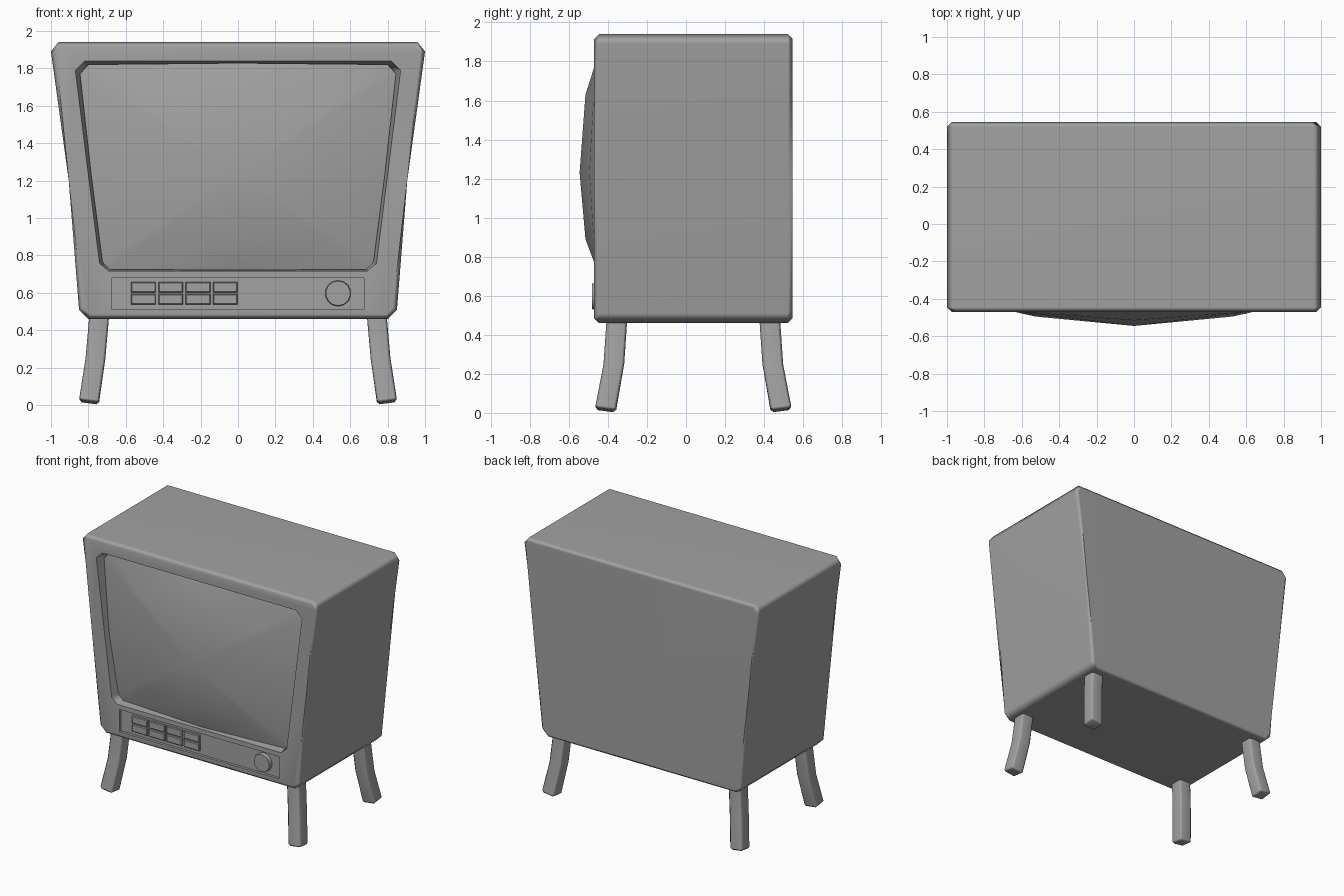
import bpy, bmesh
from math import radians, pi
from mathutils import Matrix

if "Cube" in bpy.data.objects:
    bpy.data.objects.remove(bpy.data.objects["Cube"])

grey = bpy.data.materials.new("warm_grey")
grey.use_nodes = True
grey.diffuse_color = (0.36, 0.36, 0.36, 1)
grey.node_tree.nodes["Principled BSDF"].inputs["Base Color"].default_value = (0.36, 0.36, 0.36, 1)

FRONT, BACK = -0.47, 0.545
MID_Y = (FRONT + BACK) / 2


def finish(name, bm):
    bmesh.ops.recalc_face_normals(bm, faces=bm.faces)
    mesh = bpy.data.meshes.new(name)
    bm.to_mesh(mesh)
    bm.free()
    mesh.materials.append(grey)
    ob = bpy.data.objects.new(name, mesh)
    bpy.context.collection.objects.link(ob)
    return ob


def activate(ob):
    bpy.ops.object.select_all(action='DESELECT')
    ob.select_set(True)
    bpy.context.view_layer.objects.active = ob


def smooth(ob, angle=50, weighted=True):
    activate(ob)
    bpy.ops.object.shade_smooth_by_angle(angle=radians(angle))
    if weighted:
        ob.modifiers.new("even_shading", 'WEIGHTED_NORMAL').keep_sharp = True


def mirrored(half):
    """Close a right-hand outline, listed bottom to top, across x = 0."""
    return half + [(-x, z) for x, z in reversed(half)]


def loft(bm, rings):
    """Skin equal-length rings of 3D points and cap both ends."""
    loops = [[bm.verts.new(p) for p in ring] for ring in rings]
    n = len(loops[0])
    for a, b in zip(loops, loops[1:]):
        for i in range(n):
            j = (i + 1) % n
            bm.faces.new((a[i], a[j], b[j], b[i]))
    return bm.faces.new(loops[0]), bm.faces.new(loops[-1])


def ring(outline, y):
    return [(x, y, z) for x, z in outline]


def box(bm, x0, x1, y0, y1, z0, z1):
    outline = [(x0, z0), (x1, z0), (x1, z1), (x0, z1)]
    return loft(bm, [ring(outline, y0), ring(outline, y1)])


# Cabinet: flared profile with chamfered corners and softened rims
profile = mirrored([(0.80, 0.46), (0.85, 0.51), (0.905, 1.2), (1.0, 1.89), (0.96, 1.94)])
bm = bmesh.new()
caps = loft(bm, [ring(profile, FRONT), ring(profile, BACK)])
rims = [e for cap in caps for e in cap.edges]
bmesh.ops.bevel(bm, geom=rims, offset=0.024, segments=1, affect='EDGES')
cabinet = finish("cabinet", bm)

# Recesses for the screen and the control panel
opening = mirrored([(0.69, 0.714), (0.74, 0.757), (0.87, 1.79), (0.82, 1.84)])
inner = mirrored([(0.685, 0.724), (0.725, 0.765), (0.845, 1.77), (0.80, 1.82)])
bm = bmesh.new()
front_ring = [(x * 1.003, FRONT - 0.01, z) for x, z in opening]
loft(bm, [front_ring, ring(inner, FRONT + 0.08)])
screen_cutter = finish("screen_cutter", bm)
bm = bmesh.new()
box(bm, -0.675, 0.675, FRONT - 0.05, FRONT + 0.02, 0.51, 0.68)
panel_cutter = finish("panel_cutter", bm)

activate(cabinet)
for cutter in (screen_cutter, panel_cutter):
    cutter.hide_render = True
    mod = cabinet.modifiers.new("recess", 'BOOLEAN')
    mod.operation, mod.solver, mod.object = 'DIFFERENCE', 'EXACT', cutter
    bpy.ops.object.modifier_apply(modifier=mod.name)
    bpy.data.objects.remove(cutter)
smooth(cabinet)

# Screen: faceted dome built from two rings around a centre point
CENTRE_Z = 1.23
half = [(0, 0.722), (0.685, 0.724), (0.725, 0.765), (0.785, CENTRE_Z),
        (0.845, 1.77), (0.80, 1.82), (0, 1.828)]
outline = half + [(-x, z) for x, z in reversed(half[1:-1])]


def bulge(x, z, on_axis_x, on_axis_z, corner):
    if x == 0:
        return on_axis_x
    return on_axis_z if z == CENTRE_Z else corner


bm = bmesh.new()
outer = [bm.verts.new((x, bulge(x, z, -0.452, -0.437, -0.41), z)) for x, z in outline]
middle = [bm.verts.new((x * 0.67, bulge(x, z, -0.515, -0.495, -0.475),
                        CENTRE_Z + (z - CENTRE_Z) * 0.67)) for x, z in outline]
peak = bm.verts.new((0, -0.545, CENTRE_Z))
for i in range(len(outer)):
    j = (i + 1) % len(outer)
    bm.faces.new((outer[i], outer[j], middle[j], middle[i]))
    bm.faces.new((middle[i], middle[j], peak))
back = bmesh.ops.extrude_edge_only(bm, edges=[e for e in bm.edges if e.is_boundary])
for v in [g for g in back["geom"] if isinstance(g, bmesh.types.BMVert)]:
    v.co.y = FRONT + 0.085
smooth(finish("screen", bm), weighted=False)

# Control panel: two rows of four push buttons
bm = bmesh.new()
for col in range(4):
    for z in (0.538, 0.602):
        x = -0.572 + col * 0.146
        cap, _ = box(bm, x, x + 0.132, FRONT + 0.003, FRONT + 0.03, z, z + 0.056)
        bmesh.ops.bevel(bm, geom=list(cap.edges), offset=0.005, segments=1, affect='EDGES')
finish("buttons", bm)

# Tuning knob
bm = bmesh.new()
bmesh.ops.create_cone(bm, cap_ends=True, segments=14, radius1=0.07, radius2=0.066, depth=0.035,
                      matrix=Matrix.Translation((0.535, FRONT + 0.007, 0.597))
                      @ Matrix.Rotation(pi / 2, 4, 'X'))
smooth(finish("tuning_knob", bm))

# Legs: square section bending outward, one per corner
R = 0.053
SECTIONS = [(0.50, 0.74, 0.39), (0.25, 0.762, 0.407), (0.014, 0.797, 0.45)]
SQUARE = [(-1, -1), (1, -1), (1, 1), (-1, 1)]
for side, sx in (("left", 1), ("right", -1)):
    for end, sy in (("front", -1), ("back", 1)):
        bm = bmesh.new()
        rings = []
        for z, cx, cy in SECTIONS:
            tilt = 0.007 if z < 0.1 else 0
            rings.append([(sx * (cx + R * a), MID_Y + sy * (cy + R * b), z + tilt * (a + b))
                          for a, b in SQUARE])
        _, foot = loft(bm, rings)
        corners = [e for e in bm.edges if abs(e.verts[0].co.z - e.verts[1].co.z) > 0.1]
        bmesh.ops.bevel(bm, geom=corners + list(foot.edges), offset=0.014,
                        segments=1, affect='EDGES')
        smooth(finish(f"{end}_{side}_leg", bm))
